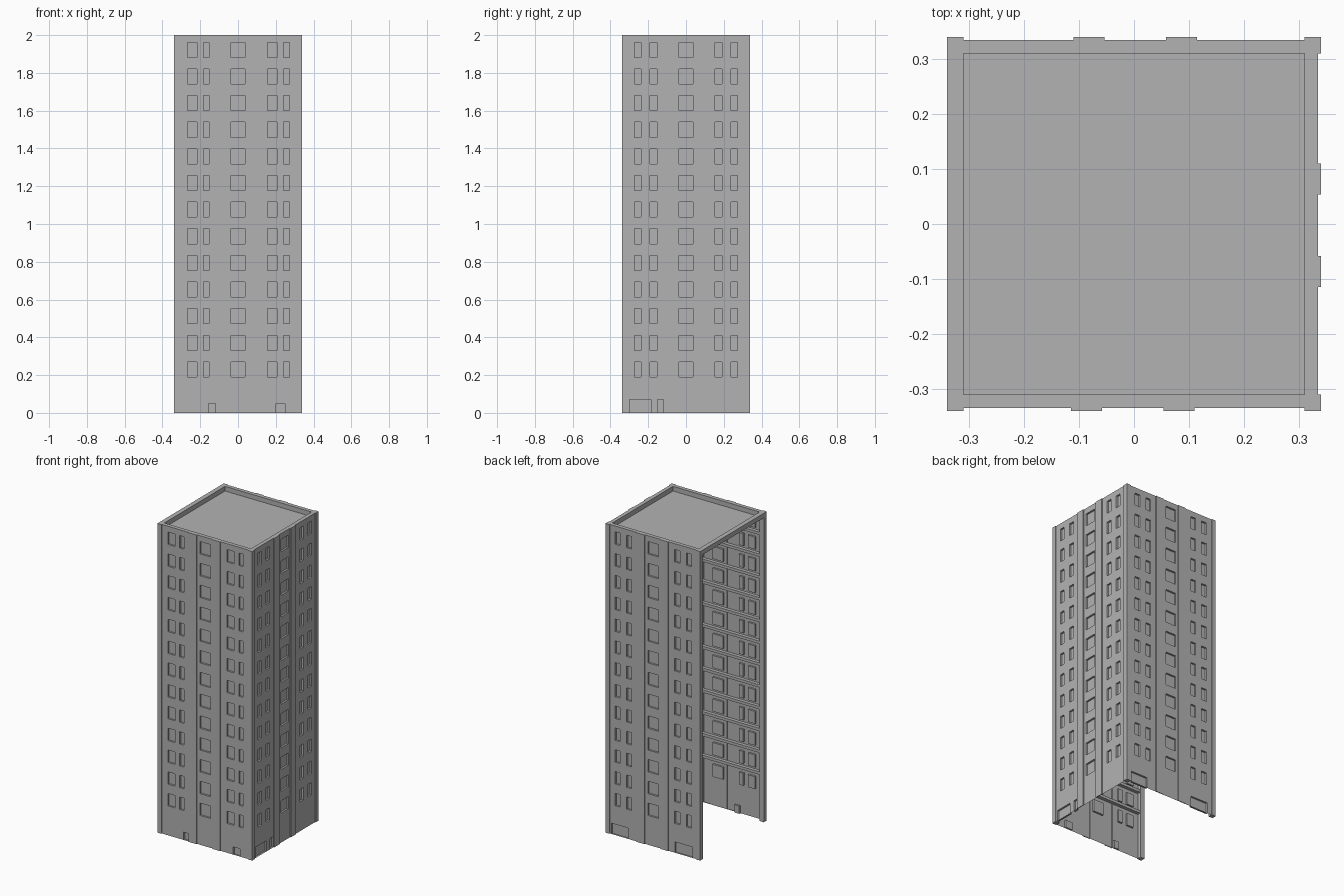
import bpy, bmesh
from math import radians
from mathutils import Matrix, Vector

cube = bpy.data.objects.get("Cube")
if cube:
    bpy.data.objects.remove(cube)

grey = bpy.data.materials.new("concrete_grey")
grey.use_nodes = True
COLOR = (0.448, 0.448, 0.448, 1)
grey.diffuse_color = COLOR
grey.node_tree.nodes["Principled BSDF"].inputs["Base Color"].default_value = COLOR

FACE = 0.335        # wall plane
OUT = 0.34          # pilaster plane
INNER = 0.31        # inside of the parapet
TOP = 2.0
FLOORS = 13
STEP = 0.141
SILL, HEAD = 0.19, 0.27
DECK = TOP - 0.03


def finish(bm, name):
    mesh = bpy.data.meshes.new(name)
    bm.to_mesh(mesh)
    bm.free()
    mesh.materials.append(grey)
    obj = bpy.data.objects.new(name, mesh)
    bpy.context.collection.objects.link(obj)
    return obj


def box(name, lo, hi):
    lo, hi = Vector(lo), Vector(hi)
    bm = bmesh.new()
    bmesh.ops.create_cube(bm, size=1)
    bmesh.ops.scale(bm, vec=hi - lo, verts=bm.verts)
    bmesh.ops.translate(bm, vec=(lo + hi) / 2, verts=bm.verts)
    return finish(bm, name)


def push(bm, rects, distance):
    """Extrude every wall cell inside the rectangles along y."""
    def inside(c):
        return any(a < c.x < b and lo < c.z < hi for a, b, lo, hi in rects)
    cells = [f for f in bm.faces
             if abs(f.normal.y) > 0.9 and abs(f.calc_center_median().y + FACE) < 1e-4
             and inside(f.calc_center_median())]
    new = bmesh.ops.extrude_face_region(bm, geom=cells)["geom"]
    verts = [v for v in new if isinstance(v, bmesh.types.BMVert)]
    bmesh.ops.translate(bm, vec=(0, distance, 0), verts=verts)
    left = [f for f in cells if f.is_valid]
    if left:
        bmesh.ops.delete(bm, geom=left, context='FACES_ONLY')


def wall(name, windows, openings, angle):
    """Wall sheet facing -y, with pilasters and recessed windows, then turned."""
    bm = bmesh.new()
    corners = [(-FACE, 0), (FACE, 0), (FACE, TOP), (-FACE, TOP)]
    bm.faces.new([bm.verts.new((u, -FACE, z)) for u, z in corners])
    holes = [(a, b, SILL + k * STEP, HEAD + k * STEP)
             for k in range(FLOORS) for a, b in windows]
    holes += [(a, b, 0, h) for a, b, h in openings]
    piers = [(-0.115, -0.058, 0, TOP), (0.054, 0.11, 0, TOP)]
    # Cut the sheet along all rectangle edges
    us = {u for r in holes + piers for u in r[:2]}
    zs = {z for r in holes for z in r[2:]} - {0}
    cuts = [((u, 0, 0), (1, 0, 0)) for u in us] + [((0, 0, z), (0, 0, 1)) for z in zs]
    for co, no in cuts:
        bmesh.ops.bisect_plane(bm, geom=bm.verts[:] + bm.edges[:] + bm.faces[:],
                               dist=1e-5, plane_co=co, plane_no=no)
    bm.normal_update()
    push(bm, holes, 0.012)
    bm.normal_update()
    push(bm, piers, FACE - OUT)
    bmesh.ops.transform(bm, matrix=Matrix.Rotation(radians(angle), 4, 'Z'), verts=bm.verts)
    finish(bm, name)


# Three walls; the -x side stays open
paired = [(-0.273, -0.237), (-0.19, -0.154), (-0.038, 0.038), (0.154, 0.19), (0.237, 0.273)]
uneven = [(-0.268, -0.218), (-0.183, -0.153), (-0.038, 0.036), (0.156, 0.206), (0.242, 0.272)]
wall("front_wall", uneven, [(-0.155, -0.12, 0.05), (0.2, 0.25, 0.05)], 0)
wall("left_wall", paired, [(-0.3, -0.185, 0.07), (-0.15, -0.12, 0.07)], 90)
wall("back_wall", paired, [(-0.3, -0.18, 0.07), (0.155, 0.28, 0.07)], 180)

# Corner posts
for side, sx in (("left", 1), ("right", -1)):
    for end, sy in (("front", -1), ("back", 1)):
        xs, ys = sorted((sx * INNER, sx * OUT)), sorted((sy * INNER, sy * OUT))
        box(f"{end}_{side}_corner_post", (xs[0], ys[0], 0), (xs[1], ys[1], TOP))

# Floor ledges along the inside of the walls
LEDGE = FACE - 0.022
for k in range(FLOORS - 1):
    z = 0.298 + k * STEP
    box(f"front_ledge_{k + 1}", (-FACE, -FACE, z), (FACE, -LEDGE, z + 0.018))
    box(f"back_ledge_{k + 1}", (-FACE, LEDGE, z), (FACE, FACE, z + 0.018))
    box(f"left_ledge_{k + 1}", (LEDGE, -LEDGE, z), (FACE, LEDGE, z + 0.018))

# Roof deck and parapet
box("roof_deck", (-INNER, -INNER, DECK - 0.004), (INNER, INNER, DECK))
box("front_parapet", (-INNER, -FACE, DECK), (INNER, -INNER, TOP))
box("back_parapet", (-INNER, INNER, DECK), (INNER, FACE, TOP))
box("left_parapet", (INNER, -INNER, DECK), (FACE, INNER, TOP))
box("right_parapet", (-OUT, -INNER, DECK), (-INNER, INNER, TOP))
